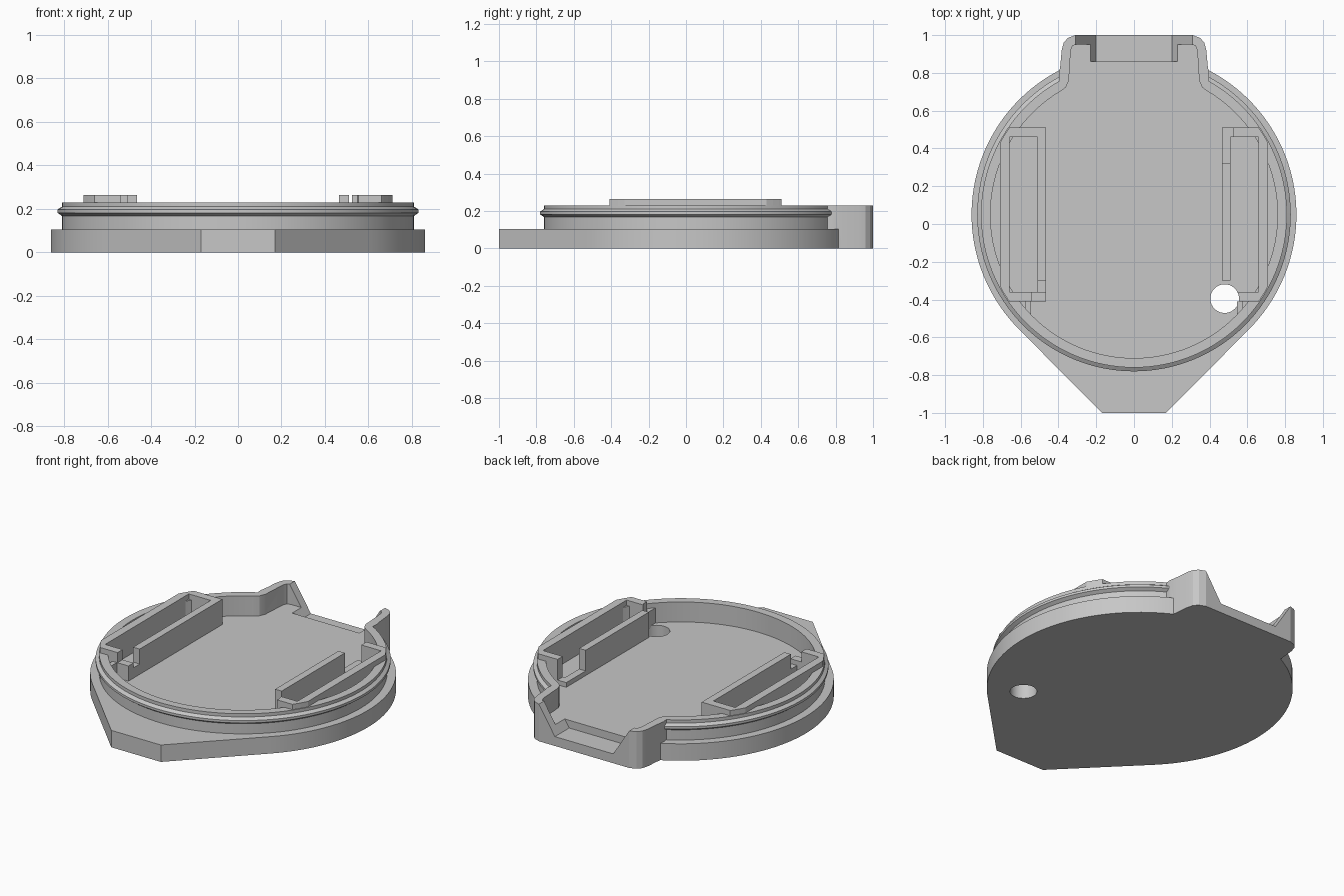
import bpy, bmesh
from math import sin, cos, radians

cube = bpy.data.objects.get("Cube")
if cube:
    bpy.data.objects.remove(cube, do_unlink=True)

CY = 0.05        # y of the round body's centre
FLOOR = 0.106
RIM = 0.23
SLOT_TOP = 0.263

grey = bpy.data.materials.new("matte_grey")
grey.use_nodes = True
grey.diffuse_color = (0.57, 0.57, 0.57, 1)
grey.node_tree.nodes["Principled BSDF"].inputs["Base Color"].default_value = (0.57, 0.57, 0.57, 1)


def finish(name, bm):
    bmesh.ops.recalc_face_normals(bm, faces=bm.faces)
    me = bpy.data.meshes.new(name)
    bm.to_mesh(me)
    bm.free()
    me.materials.append(grey)
    ob = bpy.data.objects.new(name, me)
    bpy.context.collection.objects.link(ob)
    return ob


def prism(name, outline, z0, z1):
    """Extrude an (x, y) outline between two heights."""
    bm = bmesh.new()
    face = bm.faces.new([bm.verts.new((x, y, z0)) for x, y in outline])
    ext = bmesh.ops.extrude_face_region(bm, geom=[face])
    verts = [v for v in ext["geom"] if isinstance(v, bmesh.types.BMVert)]
    bmesh.ops.translate(bm, verts=verts, vec=(0, 0, z1 - z0))
    return finish(name, bm)


def box(name, x0, x1, y0, y1, z0, z1):
    return prism(name, [(x0, y0), (x1, y0), (x1, y1), (x0, y1)], z0, z1)


def arc(r, a0, a1, n, cx=0, cy=CY):
    steps = [radians(a0 + (a1 - a0) * i / n) for i in range(n + 1)]
    return [(cx + r * cos(a), cy + r * sin(a)) for a in steps]


def circle(r, n, cx=0, cy=CY):
    return arc(r, 0, 360, n, cx, cy)[:-1]


def mirrored(half):
    return half + [(-x, y) for x, y in reversed(half)]


def lathe(name, profile, n=128):
    bm = bmesh.new()
    rings = [[bm.verts.new((x, y, z)) for x, y in circle(r, n)] for r, z in profile]
    for a, b in zip(rings, rings[1:]):
        for i in range(n):
            j = (i + 1) % n
            bm.faces.new((a[i], a[j], b[j], b[i]))
    bm.faces.new(rings[0])
    bm.faces.new(rings[-1])
    return finish(name, bm)


def combine(target, tool, operation):
    """Apply a boolean and discard the tool."""
    tool.hide_render = True
    mod = target.modifiers.new("bool", "BOOLEAN")
    mod.object, mod.operation, mod.solver = tool, operation, "EXACT"
    bpy.context.view_layer.update()
    graph = bpy.context.evaluated_depsgraph_get()
    me = bpy.data.meshes.new_from_object(target.evaluated_get(graph))
    target.modifiers.clear()
    target.data = me
    bpy.data.objects.remove(tool, do_unlink=True)


def cord_hole():
    return prism("hole", circle(0.076, 40, 0.48, -0.395), -0.1, 0.4)


# Base plate: disc running tangentially into a blunt front lip
body = prism("case_body", arc(0.86, -44.75, 224.75, 110) + [(-0.17, -1), (0.17, -1)], 0, 0.105)

# Round wall with a snap ridge
wall = lathe("round_wall", [(0.81, 0.02), (0.81, 0.168), (0.83, 0.182), (0.83, 0.197),
                            (0.81, 0.21), (0.81, RIM)])
combine(body, wall, "UNION")

# Rear tab
tab_half = [(0.38, 0.6), (0.398, 0.79), (0.39, 0.84), (0.383, 0.92), (0.372, 0.96),
            (0.35, 0.985), (0.31, 1)]
combine(body, prism("rear_tab", mirrored(tab_half), 0, RIM), "UNION")

# Hollow interior, following the tab
combine(body, prism("cavity", circle(0.76, 128), FLOOR, 0.4), "DIFFERENCE")
hollow_half = [(0.41, 0.6), (0.39, 0.7), (0.36, 0.725), (0.345, 0.76), (0.335, 0.92),
               (0.325, 0.945), (0.3, 0.95)]
combine(body, prism("tab_cavity", mirrored(hollow_half), FLOOR, 0.4), "DIFFERENCE")

# Flared notch in the back of the tab
bm = bmesh.new()
section = [(0.2, 0.058), (0.355, 0.3), (-0.355, 0.3), (-0.2, 0.058)]
near = [bm.verts.new((x, 0.86, z)) for x, z in section]
far = [bm.verts.new((x, 1.1, z)) for x, z in section]
bm.faces.new(near)
bm.faces.new(far)
for i in range(4):
    j = (i + 1) % 4
    bm.faces.new((near[i], near[j], far[j], far[i]))
combine(body, finish("notch", bm), "DIFFERENCE")

combine(body, cord_hole(), "DIFFERENCE")

bpy.ops.object.select_all(action="DESELECT")
body.select_set(True)
bpy.context.view_layer.objects.active = body
bpy.ops.object.shade_smooth_by_angle(angle=radians(20))

# Slot frames: walls trimmed to the round body
LOW = FLOOR - 0.01
walls = [
    ("right_slot_inner_wall", -0.51, -0.465, -0.3, 0.51, SLOT_TOP),
    ("right_slot_outer_wall", -0.71, -0.66, -0.41, 0.51, SLOT_TOP),
    ("right_slot_back_wall", -0.66, -0.51, 0.46, 0.51, SLOT_TOP),
    ("right_slot_front_wall", -0.66, -0.54, -0.41, -0.36, SLOT_TOP),
    ("right_slot_step", -0.54, -0.465, -0.41, -0.36, 0.2),
    ("right_slot_low_sill", -0.51, -0.465, -0.36, -0.3, 0.17),
    ("left_slot_inner_wall", 0.465, 0.51, -0.3, 0.32, SLOT_TOP),
    ("left_slot_outer_wall", 0.66, 0.71, -0.41, 0.51, SLOT_TOP),
    ("left_slot_back_wall", 0.525, 0.66, 0.46, 0.51, SLOT_TOP),
    ("left_slot_back_sill", 0.465, 0.525, 0.46, 0.51, 0.135),
    ("left_slot_inner_sill", 0.465, 0.51, 0.32, 0.46, 0.135),
    ("left_slot_front_wall", 0.54, 0.66, -0.41, -0.36, SLOT_TOP),
]
for name, x0, x1, y0, y1, top in walls:
    ob = box(name, x0, x1, y0, y1, LOW, top)
    if max(abs(x0), abs(x1)) > 0.6:
        combine(ob, prism("trim", circle(0.805, 128), 0, 0.5), "INTERSECT")
    if name == "left_slot_front_wall":
        combine(ob, cord_hole(), "DIFFERENCE")

# Small locating ribs in front of the slots
for side, name in ((-1, "right_rib"), (1, "left_rib")):
    xs = sorted((side * 0.545, side * 0.575))
    box(name, xs[0], xs[1], -0.48, -0.41, LOW, 0.2)
